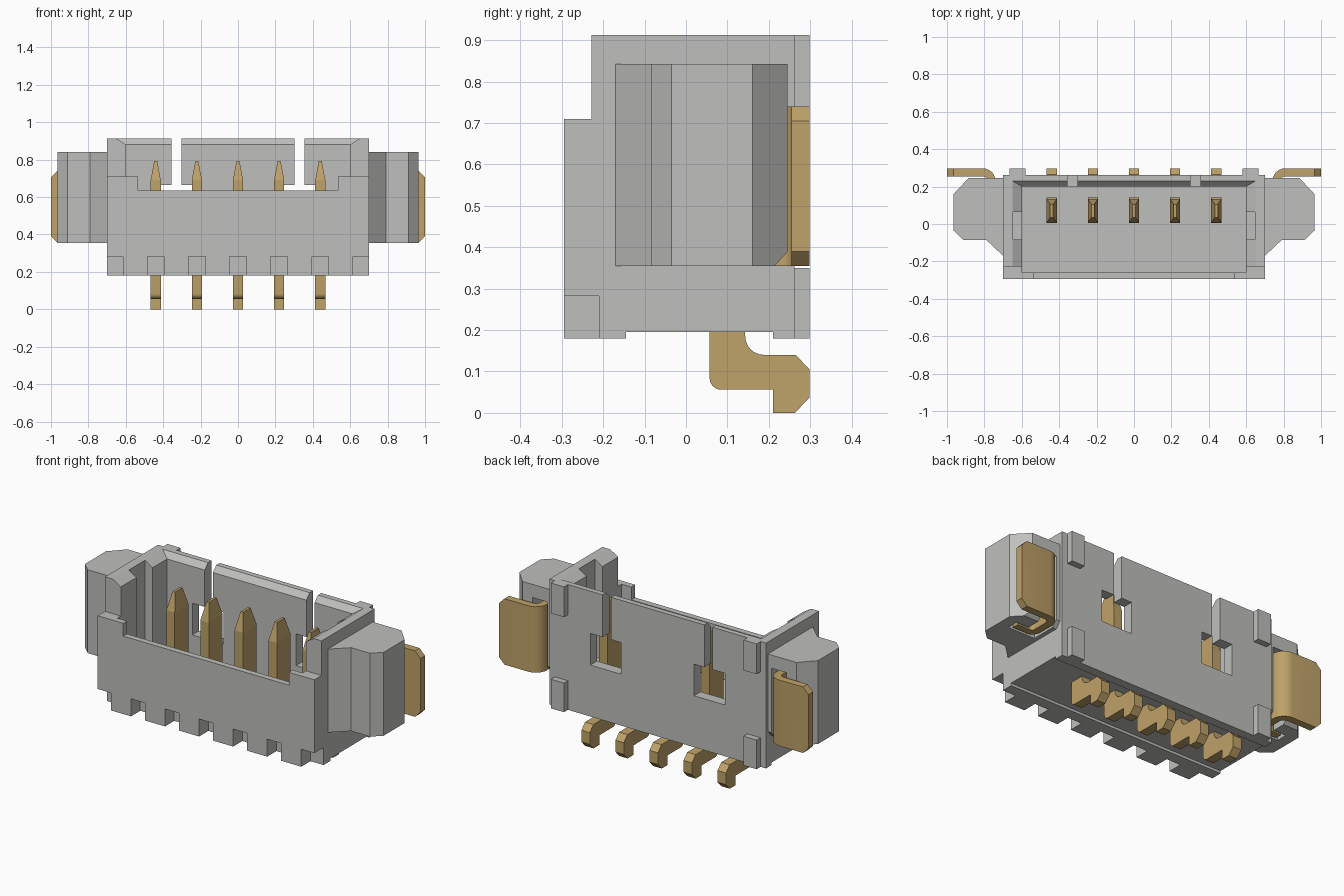
import bpy, bmesh, math
from mathutils import Vector

old = bpy.data.objects.get("Cube")
if old:
    bpy.data.objects.remove(old, do_unlink=True)


def material(name, rgb):
    m = bpy.data.materials.new(name)
    m.use_nodes = True
    m.diffuse_color = (*rgb, 1)
    m.node_tree.nodes["Principled BSDF"].inputs["Base Color"].default_value = (*rgb, 1)
    return m


PLASTIC = material("grey plastic", (0.52, 0.52, 0.505))
GOLD = material("gold metal", (0.52, 0.36, 0.14))


def loft(bm, low, high):
    """Close two matching rings of points into a solid."""
    a = [bm.verts.new(p) for p in low]
    b = [bm.verts.new(p) for p in high]
    n = len(a)
    faces = [bm.faces.new(a), bm.faces.new(b)]
    for i in range(n):
        j = (i + 1) % n
        faces.append(bm.faces.new((a[i], a[j], b[j], b[i])))
    bmesh.ops.recalc_face_normals(bm, faces=faces)


def prism(bm, pts, lo, hi, axis):
    """Extrude a 2D profile along x (points are y, z) or z (points are x, y)."""
    place = (lambda p, h: (h, *p)) if axis == "x" else (lambda p, h: (*p, h))
    loft(bm, [place(p, lo) for p in pts], [place(p, hi) for p in pts])


def rect(x0, x1, y0, y1):
    return [(x0, y0), (x1, y0), (x1, y1), (x0, y1)]


def box(bm, x0, x1, y0, y1, z0, z1):
    prism(bm, rect(x0, x1, y0, y1), z0, z1, "z")


def arc(cx, cy, r, a0, a1, n=6):
    return [(cx + r * math.cos(math.radians(a0 + (a1 - a0) * i / n)),
             cy + r * math.sin(math.radians(a0 + (a1 - a0) * i / n)))
            for i in range(n + 1)]


def make(name, bm, mat, smooth=False):
    me = bpy.data.meshes.new(name)
    bm.to_mesh(me)
    bm.free()
    me.materials.append(mat)
    ob = bpy.data.objects.new(name, me)
    bpy.context.scene.collection.objects.link(ob)
    if smooth:
        bpy.ops.object.select_all(action="DESELECT")
        ob.select_set(True)
        bpy.context.view_layer.objects.active = ob
        bpy.ops.object.shade_smooth_by_angle(angle=math.radians(30))
    return ob


def carve(ob, bm):
    """Subtract one solid, bake the result and drop the cutter."""
    cutter = make("cutter", bm, PLASTIC)
    cutter.hide_render = True
    mod = ob.modifiers.new("cut", "BOOLEAN")
    mod.operation, mod.solver, mod.object = "DIFFERENCE", "EXACT", cutter
    dg = bpy.context.evaluated_depsgraph_get()
    me = bpy.data.meshes.new_from_object(ob.evaluated_get(dg))
    ob.modifiers.clear()
    ob.data = me
    me.materials.clear()
    me.materials.append(PLASTIC)
    bpy.data.objects.remove(cutter, do_unlink=True)


def carve_boxes(ob, *boxes):
    for b in boxes:
        bm = bmesh.new()
        box(bm, *b)
        carve(ob, bm)


PITCH = 0.22
PIN_X = [PITCH * i for i in range(-2, 3)]

# Housing shell from its side profile
bm = bmesh.new()
prism(bm, [(-.295, .18), (-.145, .18), (-.145, .195), (.21, .195), (.21, .18),
           (.262, .18), (.262, .912), (-.228, .912), (-.228, .71), (-.295, .71)],
      -.7, .7, "x")
housing = make("housing", bm, PLASTIC)

# Open cavity and lowered front wall
carve_boxes(housing, (-.598, .598, -.26, .2, .33, 1.1),
            (-.535, .535, -.4, -.2, .635, 1.1))

# Lead-in chamfer around the mouth
bm = bmesh.new()
loft(bm, [(x, y, .88) for x, y in rect(-.598, .598, -.5, .2)],
     [(x, y, .922) for x, y in rect(-.665, .665, -.5, .24)])
carve(housing, bm)

for s in (-1, 1):
    def span(a, b):
        return (min(s * a, s * b), max(s * a, s * b))
    # Inner side groove, back slot, back window and bottom corner notch
    carve_boxes(housing, (*span(.55, .647), -.083, .065, .34, 1.1),
                (*span(.302, .355), .15, .4, .6, 1.1),
                (*span(.235, .435), .15, .4, .48, .665),
                (*span(.615, .8), -.4, -.21, .1, .282))

# Notches under the front wall, one per pin
for x in PIN_X:
    carve_boxes(housing, (x - .045, x + .045, -.4, -.21, .1, .282))

for s, side in ((-1, "right"), (1, "left")):
    # Standoff pads on the back
    for z0, z1, level in ((.18, .35, "lower"), (.735, .912, "upper")):
        bm = bmesh.new()
        box(bm, *sorted((s * .58, s * .665)), .255, .298, z0, z1)
        make(f"{side}_{level}_back_pad", bm, PLASTIC)

    # Side wing that holds the solder tab
    bm = bmesh.new()
    outline = [(.69, -.18), (.7, -.17), (.79, -.085), (.912, -.085), (.965, -.035),
               (.965, .16), (.885, .245), (.69, .245)]
    prism(bm, [(s * x, y) for x, y in outline], .355, .842, "z")
    wing = make(f"{side}_wing", bm, PLASTIC)
    carve_boxes(wing, (*sorted((s * .725, s * .82)), .07, .4, .2, .765),
                (*sorted((s * .725, s * .9)), .07, .135, .2, .765))
    bm = bmesh.new()
    prism(bm, [(.2, .34), (.26, .34), (.26, .405)], -1.1, 1.1, "x")
    carve(wing, bm)

    # Bent solder tab: flat plate, rounded bend, leg and hook inside the wing
    path = [(.88, .085), *arc(.785, .13, .045, 270, 180, 4),
            *arc(.81, .228, .07, 180, 90), (1.0, .298),
            (1.0, .255), *arc(.81, .228, .027, 90, 180),
            *arc(.797, .137, .014, 180, 270, 4), (.88, .123)]
    bm = bmesh.new()
    prism(bm, [(s * x, y) for x, y in path], .355, .74, "z")
    # Clip the two outer corners of the plate
    for z, d in ((.74, 1), (.355, -1)):
        geom = bm.verts[:] + bm.edges[:] + bm.faces[:]
        cut = bmesh.ops.bisect_plane(bm, geom=geom, plane_co=(s * .965, 0, z),
                                     plane_no=Vector((s, 0, d)), clear_outer=True)
        rim = [e for e in cut["geom_cut"] if isinstance(e, bmesh.types.BMEdge)]
        bmesh.ops.contextual_create(bm, geom=rim)
    bmesh.ops.recalc_face_normals(bm, faces=bm.faces[:])
    make(f"{side}_solder_tab", bm, GOLD, smooth=True)

# Contact pins: tapered blade above, bent foot below
foot = [(.143, .4), *arc(.188, .185, .045, 180, 270), (.265, .14), (.298, .105),
        (.298, .037), (.263, 0), (.21, 0), (.21, .056),
        *arc(.085, .084, .028, 270, 180), (.057, .4)]
for i, x in enumerate(PIN_X, 1):
    bm = bmesh.new()
    box(bm, x - .027, x + .027, .006, .134, .3, .69)
    loft(bm, [(px, py, .69) for px, py in rect(x - .027, x + .027, .006, .134)],
         [(px, py, .793) for px, py in rect(x - .008, x + .008, .035, .105)])
    make(f"pin_blade_{i}", bm, GOLD)
    bm = bmesh.new()
    prism(bm, foot, x - .027, x + .027, "x")
    make(f"pin_foot_{i}", bm, GOLD, smooth=True)
